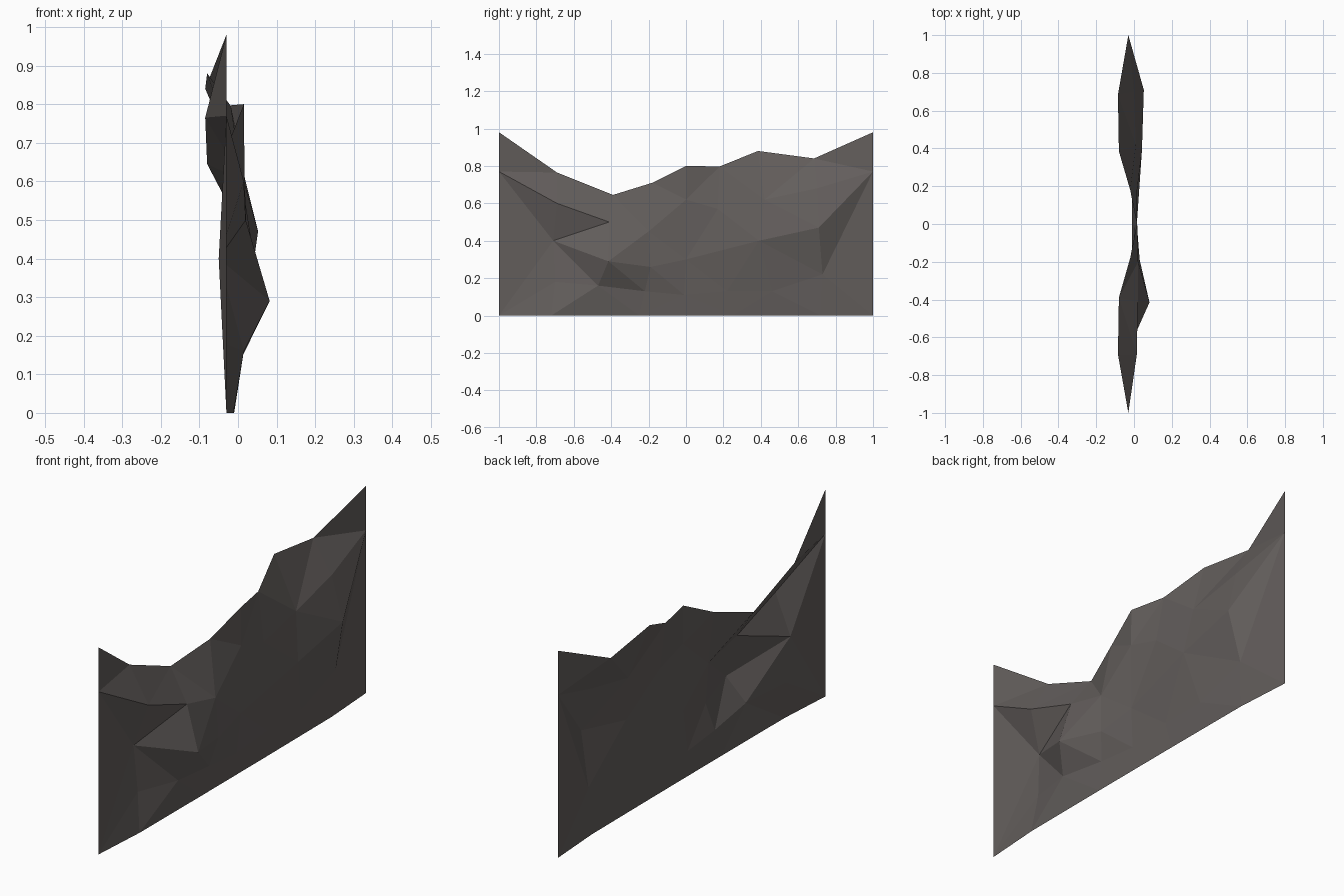
import bpy
from mathutils import Vector
from mathutils.geometry import delaunay_2d_cdt

if "Cube" in bpy.data.objects:
    bpy.data.objects.remove(bpy.data.objects["Cube"])

# Thin faceted rock face: an open sheet in the y/z plane with relief along x.
# Every point is (y, z, x).

# jagged top edge
ridge = [(1, .98, -.03), (.685, .84, -.085), (.385, .88, -.08), (.18, .797, -.02),
         (0, .8, .015), (-.18, .71, -.02), (-.39, .645, -.08), (-.69, .765, -.085),
         (-1, .98, -.03)]
# straight foot and side points
left_side = [(-1, .77, -.03)]
foot = [(-1, 0, -.03), (-.72, 0, -.012), (-.25, 0, -.01), (.25, 0, -.01),
        (.72, 0, -.012), (1, 0, -.03)]
right_side = [(1, .77, -.03)]
outline = ridge + left_side + foot + right_side

# overhanging ledge, notch and bulge on the left
ledge = [(-1, .77, -.03), (-.69, .6, .015), (-.41, .5, .02)]
notch = [(-.41, .5, .02), (-.71, .4, -.05), (-.47, .16, .015), (-.22, .13, .003)]
bulge = [(-.71, .4, -.05), (-.415, .29, .082), (-.19, .26, .03)]
# overhang on the right
overhang = [(1, .77, -.03), (.71, .47, .052), (.73, .22, 0), (1, .77, -.03)]
# edges that must stay in the triangulation
creases = [ledge, notch, bulge, overhang,
           [(-1, .77, -.03), (-.69, .765, -.085)],
           [(-1, .77, -.03), (-.71, .4, -.05)],
           [(-.39, .645, -.08), (-.41, .5, .02)],
           [(-.415, .29, .082), (-.47, .16, .015)],
           [(-.415, .29, .082), (-.41, .5, .02)],
           [(.685, .84, -.085), (1, .77, -.03)]]
# loose facet corners over the middle
facets = [(-.2, .45, .022), (0, .3, .015), (0, .62, .017), (.17, .57, .015),
          (.39, .4, .042), (.42, .62, .01), (.7, .68, 0), (-.01, .11, 0),
          (.22, .13, .003), (.46, .13, .005), (-.7, .18, -.035)]

points = []


def index(p):
    if p not in points:
        points.append(p)
    return points.index(p)


edges = []
for chain in [outline + outline[:1]] + creases:
    ids = [index(p) for p in chain]
    edges += list(zip(ids, ids[1:]))
for p in facets:
    index(p)

flat, _, faces, origin, _, _ = delaunay_2d_cdt(
    [Vector(p[:2]) for p in points], edges, [], 1, 1e-5)
verts = []
for v, src in zip(flat, origin):
    x = points[src[0]][2] if src else 0
    verts.append((x, v.x, v.y))

mesh = bpy.data.meshes.new("rock_face")
mesh.from_pydata(verts, [], faces)
mesh.update()
rock = bpy.data.objects.new("rock_face", mesh)
bpy.context.collection.objects.link(rock)

stone = bpy.data.materials.new("dark_stone")
stone.diffuse_color = (.125, .112, .107, 1)
stone.use_nodes = True
stone.node_tree.nodes["Principled BSDF"].inputs["Base Color"].default_value = stone.diffuse_color
mesh.materials.append(stone)
